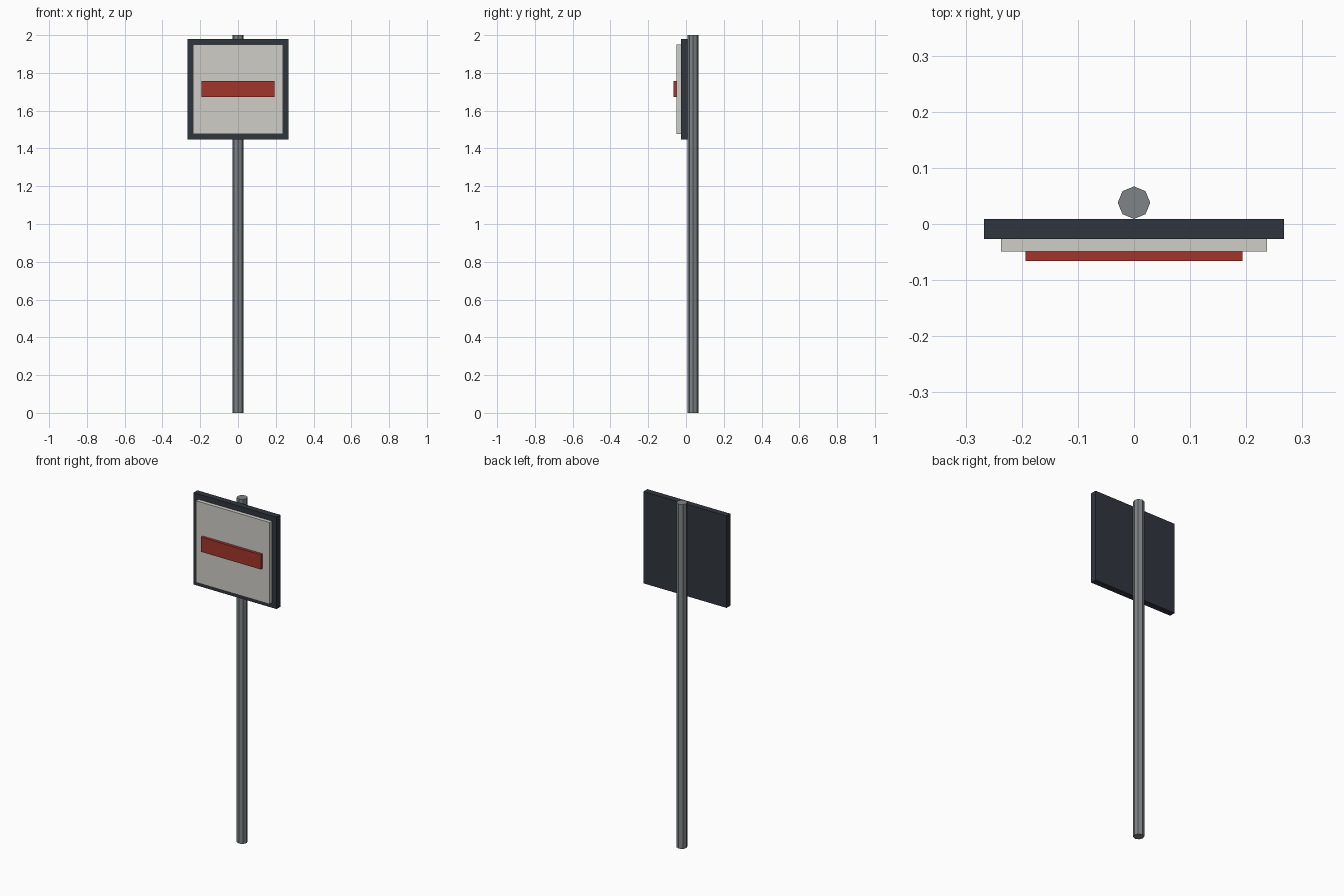
import bpy

if "Cube" in bpy.data.objects:
    bpy.data.objects.remove(bpy.data.objects["Cube"])


def material(name, color):
    m = bpy.data.materials.new(name)
    m.diffuse_color = (*color, 1)
    m.use_nodes = True
    m.node_tree.nodes["Principled BSDF"].inputs["Base Color"].default_value = m.diffuse_color
    return m


def box(name, half_width, y_back, y_front, z_low, z_high, mat):
    bpy.ops.mesh.primitive_cube_add(
        size=1, location=(0, (y_back + y_front) / 2, (z_low + z_high) / 2))
    ob = bpy.context.object
    ob.name = name
    ob.scale = (2 * half_width, y_back - y_front, z_high - z_low)
    bpy.ops.object.transform_apply(location=False, rotation=False, scale=True)
    ob.data.materials.append(mat)
    return ob


steel = material("steel", (0.21, 0.23, 0.24))
dark = material("dark_frame", (0.03, 0.035, 0.047))
white = material("off_white", (0.62, 0.61, 0.57))
red = material("red", (0.36, 0.035, 0.025))

# Octagonal pole, behind the board
bpy.ops.mesh.primitive_cylinder_add(vertices=8, radius=0.029, depth=2,
                                    location=(0, 0.038, 1))
pole = bpy.context.object
pole.name = "pole"
pole.data.materials.append(steel)

# Stacked sign layers, back to front
box("back_board", 0.267, 0.009, -0.027, 1.447, 1.98, dark)
box("sign_face", 0.237, -0.027, -0.049, 1.476, 1.95, white)
box("red_bar", 0.193, -0.049, -0.066, 1.672, 1.757, red)
